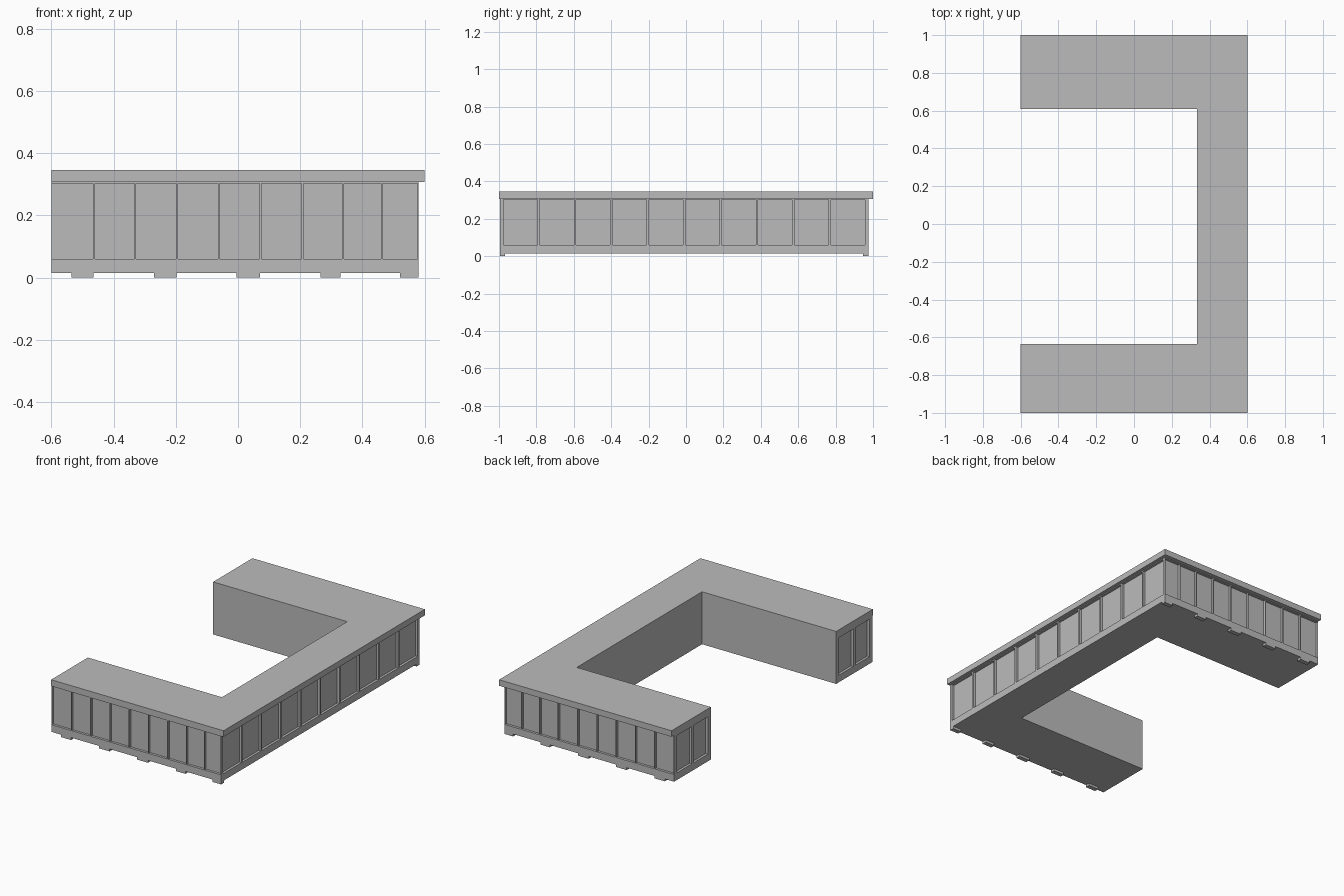
import bpy, bmesh

if "Cube" in bpy.data.objects:
    bpy.data.objects.remove(bpy.data.objects["Cube"])

grey = bpy.data.materials.new("plain grey")
grey.diffuse_color = (0.5, 0.5, 0.5, 1)
grey.use_nodes = True
grey.node_tree.nodes["Principled BSDF"].inputs["Base Color"].default_value = grey.diffuse_color


def finish(name, bm):
    bmesh.ops.recalc_face_normals(bm, faces=bm.faces[:])
    me = bpy.data.meshes.new(name)
    bm.to_mesh(me)
    bm.free()
    me.materials.append(grey)
    ob = bpy.data.objects.new(name, me)
    bpy.context.collection.objects.link(ob)
    return ob


def add_box(bm, x0, x1, y0, y1, z0, z1):
    for v in bmesh.ops.create_cube(bm, size=1)["verts"]:
        v.co = (x1 if v.co.x > 0 else x0, y1 if v.co.y > 0 else y0, z1 if v.co.z > 0 else z0)


def u_prism(name, right, front, back, z0, z1):
    """U-shaped outline, open towards -x, extruded from z0 to z1."""
    pts = [(-0.6, front), (right, front), (right, back), (-0.6, back),
           (-0.6, 0.61), (0.333, 0.61), (0.333, -0.635), (-0.6, -0.635)]
    bm = bmesh.new()
    face = bm.faces.new([bm.verts.new((x, y, z0)) for x, y in pts])
    top = bmesh.ops.extrude_face_region(bm, geom=[face])["geom"]
    for v in top:
        if isinstance(v, bmesh.types.BMVert):
            v.co.z = z1
    return finish(name, bm)


RIGHT, FRONT, BACK = 0.58, -0.995, 0.975
DEPTH, OUT = 0.015, 0.05
Z0, Z1 = 0.06, 0.302

# Countertop and cabinet body
u_prism("countertop", 0.6, -1.0, 1.0, 0.307, 0.345)
body = u_prism("counter_body", RIGHT, FRONT, BACK, 0.015, 0.307)

# Cutter for all recessed panels
bm = bmesh.new()
splits = [-0.6, -0.463, -0.33, -0.196, -0.062, 0.072, 0.207, 0.337, 0.462, 0.579]
for a, b in zip(splits, splits[1:]):                     # long arm sides
    add_box(bm, a + 0.003, b - 0.003, FRONT - OUT, FRONT + DEPTH, Z0, Z1)
    add_box(bm, a + 0.003, b - 0.003, BACK - DEPTH, BACK + OUT, Z0, Z1)
ya, yb, n = FRONT + 0.018, BACK - 0.018, 10
pitch = (yb - ya + 0.012) / n
for i in range(n):                                       # right side
    y = ya + i * pitch
    add_box(bm, RIGHT - DEPTH, RIGHT + OUT, y, y + pitch - 0.012, Z0, Z1)
for lo, hi in ((FRONT, -0.635), (0.61, BACK)):           # arm ends
    mid = (lo + hi) / 2
    for a, b in ((lo + 0.03, mid - 0.01), (mid + 0.01, hi - 0.03)):
        add_box(bm, -0.6 - OUT, -0.6 + DEPTH, a, b, Z0, 0.295)
cutter = finish("panel_cutter", bm)
cutter.hide_render = True

mod = body.modifiers.new("panels", "BOOLEAN")
mod.operation, mod.solver, mod.object = "DIFFERENCE", "EXACT", cutter
bpy.context.view_layer.update()
cut = bpy.data.meshes.new_from_object(body.evaluated_get(bpy.context.evaluated_depsgraph_get()))
body.modifiers.clear()
body.data = cut
bpy.data.objects.remove(cutter)

# Low feet under the front and back edges
bm = bmesh.new()
for a, b in ((-0.535, -0.465), (-0.27, -0.197), (-0.005, 0.07), (0.265, 0.33), (0.52, RIGHT)):
    add_box(bm, a, b, FRONT, FRONT + 0.028, 0, 0.015)
    add_box(bm, a, b, BACK - 0.028, BACK, 0, 0.015)
finish("feet", bm)
